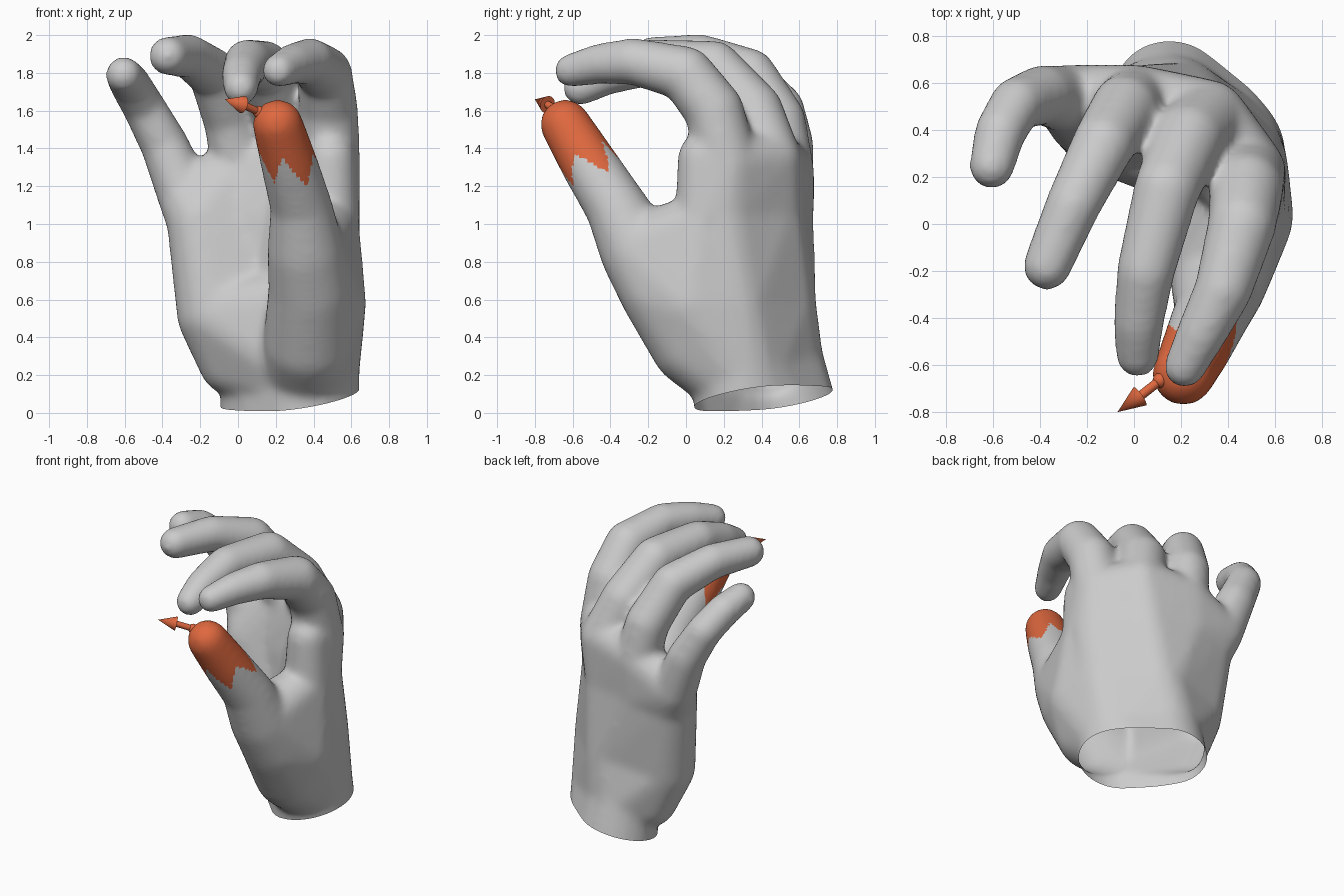
import bpy, bmesh, math
from mathutils import Vector

if "Cube" in bpy.data.objects:
    bpy.data.objects.remove(bpy.data.objects["Cube"])

VOXEL = 0.02
tmp = bmesh.new()
bmesh.ops.create_icosphere(tmp, subdivisions=3, radius=1)
BALL = [v.co.copy() for v in tmp.verts]
tmp.free()
body = bmesh.new()


def hull(*balls):
    """Convex skin around a set of balls (x, y, z, radius)."""
    b = bmesh.new()
    for x, y, z, r in balls:
        for p in BALL:
            b.verts.new(p * r + Vector((x, y, z)))
    bmesh.ops.convex_hull(b, input=b.verts[:])
    bmesh.ops.delete(b, geom=[v for v in b.verts if not v.link_faces], context='VERTS')
    bmesh.ops.recalc_face_normals(b, faces=b.faces[:])
    m = bpy.data.meshes.new("segment")
    b.to_mesh(m)
    b.free()
    body.from_mesh(m)
    bpy.data.meshes.remove(m)


def chain(balls):
    for a, b in zip(balls, balls[1:]):
        hull(a, b)


# fingers and thumb, root to tip
index = [(.485, .22, 1.32, .163), (.48, .15, 1.60, .158), (.46, .00, 1.795, .147),
         (.38, -.28, 1.862, .124), (.29, -.46, 1.848, .108), (.215, -.61, 1.812, .090)]
middle = [(.32, .45, 1.34, .163), (.23, .36, 1.60, .155), (.14, .15, 1.83, .142),
          (.05, -.20, 1.855, .125), (.02, -.42, 1.79, .108), (.015, -.56, 1.72, .094)]
ring = [(.01, .53, 1.30, .148), (-.04, .49, 1.55, .145), (-.13, .34, 1.795, .135),
        (-.26, .08, 1.888, .118), (-.37, -.18, 1.89, .104)]
pinky = [(-.28, .53, 1.15, .148), (-.39, .55, 1.42, .128), (-.50, .51, 1.62, .115),
         (-.57, .39, 1.74, .110), (-.605, .245, 1.79, .098)]
thumb = [(.38, .05, .37, .24), (.385, -.13, .65, .225), (.36, -.25, .85, .205),
         (.335, -.37, 1.09, .165), (.27, -.515, 1.32, .151), (.21, -.64, 1.528, .134)]
for digit in (index, middle, ring, pinky, thumb):
    chain(digit)

# wrist and palm
wrist = [(.18, .59, -.25, .285), (.36, .35, -.25, .285),
         (.15, .49, .27, .24), (.38, .29, .22, .265)]
heel = [(-.12, .42, .52, .205), (.20, .47, .58, .22), (.44, .25, .58, .215)]
mid = [(-.20, .47, 1.02, .18), (.00, .50, 1.05, .175), (.26, .44, 1.05, .185), (.46, .19, 1.05, .185)]
knuckles = [pinky[0], ring[0], middle[0], index[0]]
hull(*wrist)
hull(*wrist[2:], *heel, (-.03, .45, .27, .18))
hull(heel[0], heel[1], mid[0], mid[1])
hull(heel[1], mid[1], mid[2])
hull(heel[1], heel[2], mid[2], mid[3])
for i in range(3):
    hull(mid[i], mid[i + 1], knuckles[i], knuckles[i + 1])

# ball of the thumb, web and front rim on the index side
pad, rim = (.465, .03, .58, .215), (.49, .09, 1.02, .15)
hull(wrist[3], heel[2], pad, thumb[0], thumb[1])
hull(heel[2], pad, rim, thumb[1], thumb[2])
hull(mid[3], rim, (.49, .09, 1.35, .135), index[0])

# fuse everything into one smooth skin
raw = bpy.data.meshes.new("hand_raw")
body.to_mesh(raw)
body.free()
hand = bpy.data.objects.new("hand", raw)
bpy.context.collection.objects.link(hand)
rm = hand.modifiers.new("fuse", 'REMESH')
rm.mode = 'VOXEL'
rm.voxel_size = VOXEL
sm = hand.modifiers.new("soften", 'SMOOTH')
sm.factor = 0.5
sm.iterations = 18
deps = bpy.context.evaluated_depsgraph_get()
skin = bpy.data.meshes.new_from_object(hand.evaluated_get(deps))
hand.modifiers.clear()
hand.data = skin

red = bpy.data.materials.new("highlight")
red.diffuse_color = (.74, .14, .05, 1)
red.use_nodes = True
red.node_tree.nodes["Principled BSDF"].inputs["Base Color"].default_value = red.diffuse_color

# slanted open wrist, then split off the zigzag-edged thumb tip
bm = bmesh.new()
bm.from_mesh(skin)
bmesh.ops.bisect_plane(bm, geom=bm.verts[:] + bm.edges[:] + bm.faces[:],
                       plane_co=(.25, 0, 0), plane_no=(-.18, -.18, 1), clear_inner=True)
a, b = Vector(thumb[3][:3]), Vector(thumb[5][:3])


def is_tip(f):
    c = f.calc_center_median()
    t = min(1, max(0, (c - a).dot(b - a) / (b - a).length_squared))
    d = c - a.lerp(b, t)
    turn = math.atan2(d.y, d.x) / math.tau * 5 + .3
    tooth = abs((turn % 1) * 2 - 1)
    return d.length < .175 and c.z > 1.25 + .15 * tooth + .4 * d.y


for f in bm.faces:
    f.smooth = True
tip_bm = bm.copy()
bmesh.ops.delete(bm, geom=[f for f in bm.faces if is_tip(f)], context='FACES')
bmesh.ops.delete(tip_bm, geom=[f for f in tip_bm.faces if not is_tip(f)], context='FACES')
bm.to_mesh(skin)
tip_mesh = bpy.data.meshes.new("thumb_tip")
tip_bm.to_mesh(tip_mesh)
tip_mesh.materials.append(red)
bpy.context.collection.objects.link(bpy.data.objects.new("thumb_tip", tip_mesh))
bm.free()
tip_bm.free()


# arrow pointing away from the thumb tip
def arrow_part(name, start, end, r1, r2):
    start, end = Vector(start), Vector(end)
    d = end - start
    bpy.ops.mesh.primitive_cone_add(vertices=16, radius1=r1, radius2=r2, depth=d.length,
                                    location=(start + end) / 2,
                                    rotation=d.to_track_quat('Z', 'Y').to_euler())
    o = bpy.context.object
    o.name = name
    o.data.materials.append(red)
    bpy.ops.object.shade_smooth_by_angle()


root, neck, tip = (.15, -.635, 1.575), (.025, -.733, 1.632), (-.07, -.80, 1.66)
arrow_part("arrow_shaft", root, neck, .02, .02)
arrow_part("arrow_head", neck, tip, .047, 0)
bpy.ops.mesh.primitive_uv_sphere_add(segments=12, ring_count=8, radius=.033, location=(.112, -.665, 1.592))
bpy.context.object.name = "arrow_base"
bpy.context.object.data.materials.append(red)
bpy.ops.object.shade_smooth_by_angle()
